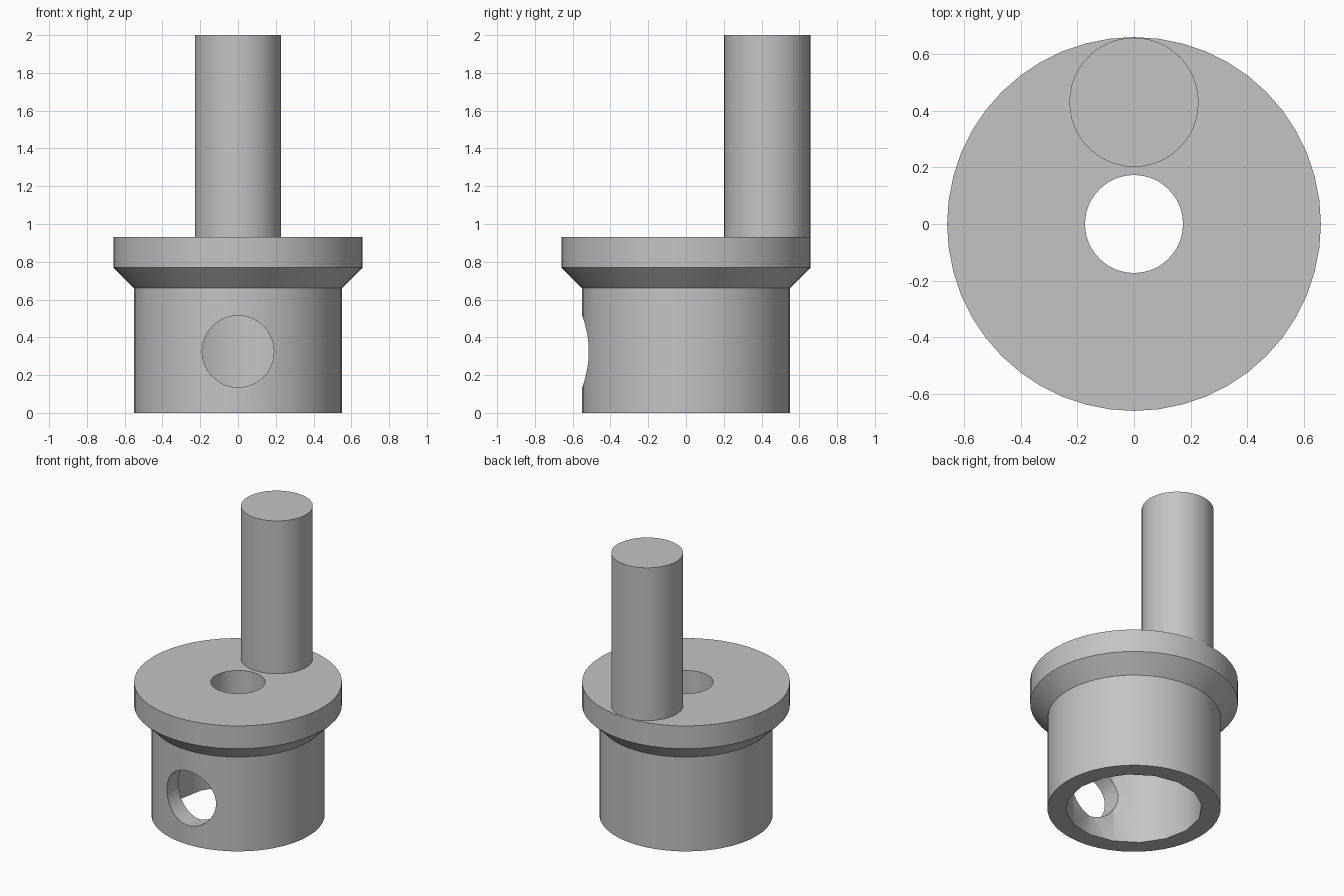
import bpy, bmesh, math
from mathutils import Matrix

cube = bpy.data.objects.get("Cube")
if cube:
    bpy.data.objects.remove(cube)

grey = bpy.data.materials.new("plain grey")
grey.use_nodes = True
grey.diffuse_color = (0.55, 0.55, 0.55, 1)
grey.node_tree.nodes["Principled BSDF"].inputs["Base Color"].default_value = (0.55, 0.55, 0.55, 1)


def lathe(name, rings, sides, matrix=Matrix()):
    """Closed solid from (radius, height) rings, capped at both ends."""
    bm = bmesh.new()
    loops = []
    for radius, height in rings:
        loops.append([bm.verts.new((radius * math.cos(math.tau * i / sides),
                                    radius * math.sin(math.tau * i / sides), height))
                      for i in range(sides)])
    for low, high in zip(loops, loops[1:]):
        for i in range(sides):
            j = (i + 1) % sides
            bm.faces.new((low[i], low[j], high[j], high[i]))
    bm.faces.new(loops[0][::-1])
    bm.faces.new(loops[-1])
    bm.transform(matrix)
    mesh = bpy.data.meshes.new(name)
    bm.to_mesh(mesh)
    bm.free()
    mesh.materials.append(grey)
    obj = bpy.data.objects.new(name, mesh)
    bpy.context.collection.objects.link(obj)
    return obj


def activate(obj):
    bpy.ops.object.select_all(action="DESELECT")
    obj.select_set(True)
    bpy.context.view_layer.objects.active = obj


def cut(target, cutter):
    activate(target)
    mod = target.modifiers.new("cut", "BOOLEAN")
    mod.operation = "DIFFERENCE"
    mod.solver = "EXACT"
    mod.object = cutter
    bpy.ops.object.modifier_apply(modifier=mod.name)
    bpy.data.objects.remove(cutter)


# Hub: straight collar, conical shoulder and flange
hub = lathe("flanged_hub", [(0.55, 0), (0.55, 0.66), (0.66, 0.77), (0.66, 0.93)], 48)

# Wide faceted socket below, narrow hole through the flange
cut(hub, lathe("socket_cutter", [(0.433, -0.1), (0.433, 0.66)], 16))
cut(hub, lathe("centre_hole_cutter", [(0.173, 0.5), (0.173, 1.1)], 48))

# Set screw hole through the front wall only
to_front = Matrix.Translation((0, 0, 0.325)) @ Matrix.Rotation(math.pi / 2, 4, "X")
cut(hub, lathe("screw_hole_cutter", [(0.19, 0.2), (0.19, 0.8)], 48, to_front))

# Off-centre crank pin at the back
pin = lathe("crank_pin", [(0.228, 0.92), (0.228, 2)], 48, Matrix.Translation((0, 0.43, 0)))

for part in (hub, pin):
    activate(part)
    bpy.ops.object.shade_smooth_by_angle(angle=math.radians(30))
